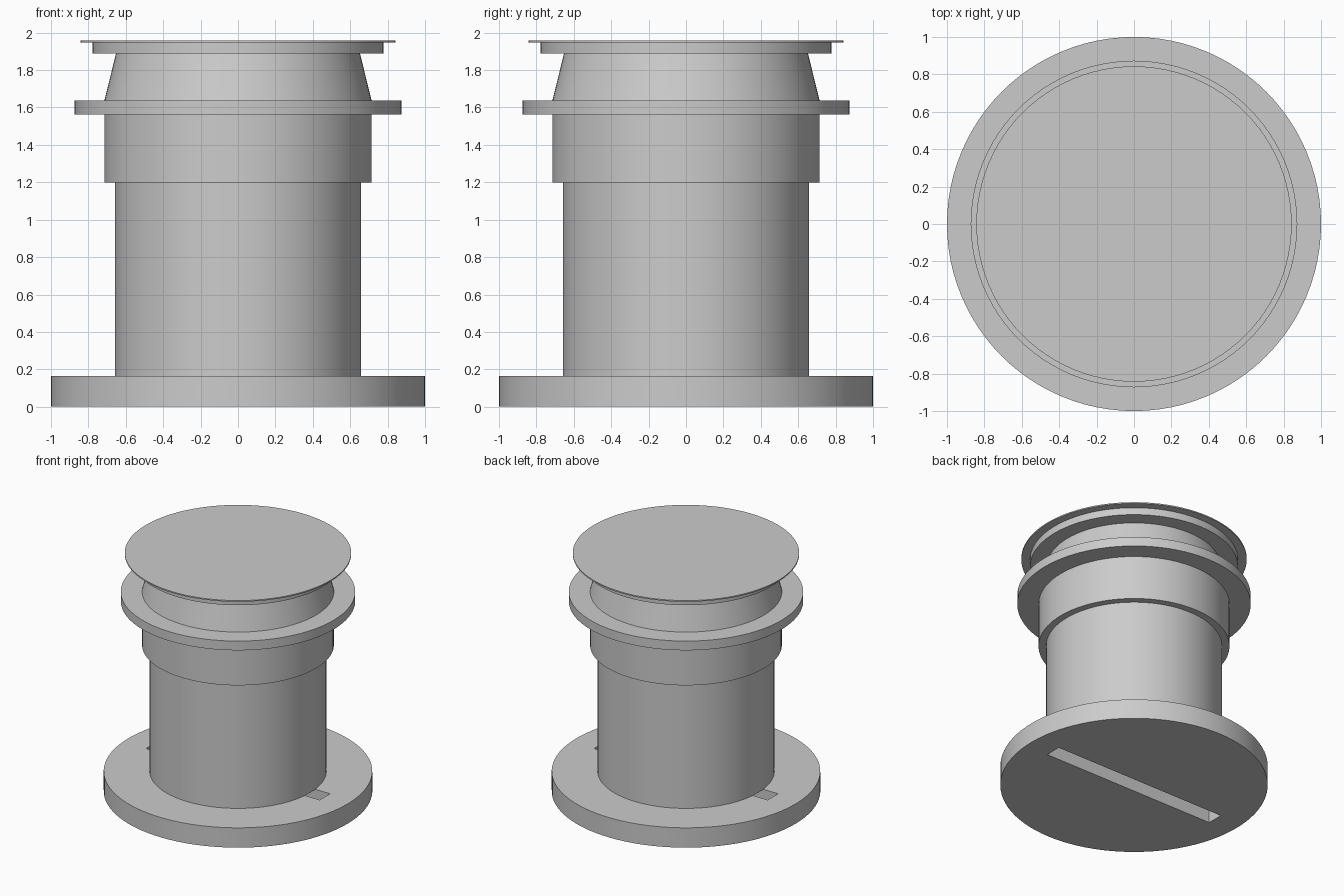
import bpy
import bmesh
from math import radians
from mathutils import Matrix

cube = bpy.data.objects.get("Cube")
if cube:
    bpy.data.objects.remove(cube, do_unlink=True)

SEGMENTS = 96

grey = bpy.data.materials.new("plain grey")
grey.use_nodes = True
GREY = (0.6, 0.6, 0.6, 1)
grey.diffuse_color = GREY
grey.node_tree.nodes["Principled BSDF"].inputs["Base Color"].default_value = GREY


def finish(name, bm):
    """Turn a bmesh into a grey object."""
    bmesh.ops.recalc_face_normals(bm, faces=bm.faces)
    mesh = bpy.data.meshes.new(name)
    bm.to_mesh(mesh)
    bm.free()
    mesh.materials.append(grey)
    obj = bpy.data.objects.new(name, mesh)
    bpy.context.collection.objects.link(obj)
    return obj


def shade(obj):
    bpy.ops.object.select_all(action="DESELECT")
    obj.select_set(True)
    bpy.context.view_layer.objects.active = obj
    bpy.ops.object.shade_smooth_by_angle(angle=radians(30))


def disc(name, radius, z0, z1):
    bm = bmesh.new()
    bmesh.ops.create_cone(bm, cap_ends=True, segments=SEGMENTS, radius1=radius,
                          radius2=radius, depth=z1 - z0,
                          matrix=Matrix.Translation((0, 0, (z0 + z1) / 2)))
    return finish(name, bm)


def ring(name, r_bottom, r_top, z0, z1, in_bottom, in_top):
    """Lathe a four-cornered section into a hollow ring."""
    bm = bmesh.new()
    section = [(in_bottom, z0), (r_bottom, z0), (r_top, z1), (in_top, z1)]
    verts = [bm.verts.new((r, 0, z)) for r, z in section]
    edges = [bm.edges.new((verts[i - 1], verts[i])) for i in range(len(verts))]
    bmesh.ops.spin(bm, geom=verts + edges, cent=(0, 0, 0), axis=(0, 0, 1),
                   angle=radians(360), steps=SEGMENTS, use_merge=True)
    bmesh.ops.remove_doubles(bm, verts=bm.verts, dist=0.0001)
    return finish(name, bm)


# Base plate with a long slot cut right through it
base = disc("base_plate", 1.0, 0, 0.163)
bm = bmesh.new()
bmesh.ops.create_cube(bm, size=1, matrix=Matrix.Diagonal((1.58, 0.134, 1, 1)))
cutter = finish("slot_cutter", bm)
cutter.hide_render = True
cut = base.modifiers.new("slot", "BOOLEAN")
cut.operation = "DIFFERENCE"
cut.solver = "EXACT"
cut.object = cutter
bpy.context.view_layer.objects.active = base
bpy.ops.object.modifier_apply(modifier=cut.name)
bpy.data.objects.remove(cutter, do_unlink=True)

# Thin-walled body, collar, flange and tapered neck
body = ring("body_tube", 0.658, 0.658, 0.163, 1.6, 0.645, 0.645)
collar = ring("collar", 0.714, 0.714, 1.2, 1.58, 0.65, 0.65)
flange = ring("flange", 0.873, 0.873, 1.562, 1.638, 0.65, 0.65)
neck = ring("tapered_neck", 0.714, 0.652, 1.638, 1.89, 0.7, 0.638)

# Lid with a thin overhanging top sheet
lid = disc("lid", 0.777, 1.888, 1.948)
sheet = disc("lid_top_sheet", 0.843, 1.947, 1.957)

for part in (base, body, collar, flange, neck, lid, sheet):
    shade(part)
